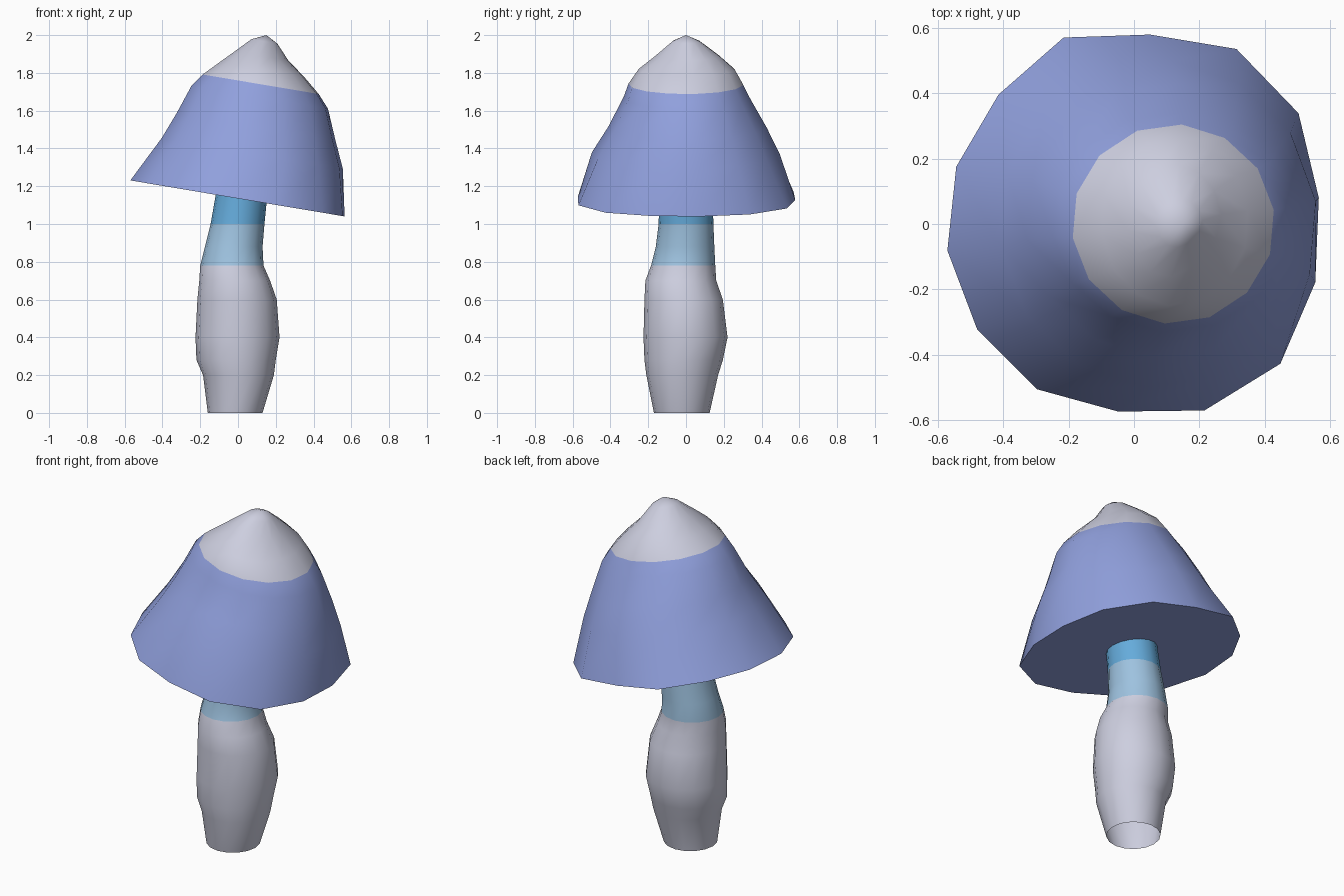
import bpy
import bmesh
import math

default_cube = bpy.data.objects.get("Cube")
if default_cube:
    bpy.data.objects.remove(default_cube, do_unlink=True)


def make_material(name, red, green, blue):
    material = bpy.data.materials.new(name)
    material.use_nodes = True
    colour = (red, green, blue, 1)
    material.diffuse_color = colour
    shader = next(n for n in material.node_tree.nodes if n.type == 'BSDF_PRINCIPLED')
    shader.inputs["Base Color"].default_value = colour
    return material


pale = make_material("pale grey", 0.61, 0.62, 0.74)
violet = make_material("violet blue", 0.28, 0.35, 0.72)
light_blue = make_material("light blue", 0.34, 0.54, 0.74)
bright_blue = make_material("bright blue", 0.13, 0.41, 0.71)


def add_ring(bm, section, sides, start, tilt=0, shape=None):
    """Elliptical ring from its height and its left, right, front and back extents."""
    height, left, right, front, back = section
    ring = []
    for i in range(sides):
        angle = start + math.tau * i / sides
        scale = shape(i, angle) if shape else 1
        x = (left + right) / 2 + (right - left) / 2 * scale * math.cos(angle)
        y = (front + back) / 2 + (back - front) / 2 * scale * math.sin(angle)
        ring.append(bm.verts.new((x, y, height - tilt * x)))
    return ring


def bridge(bm, lower, upper, material_index):
    count = len(lower)
    for i in range(count):
        j = (i + 1) % count
        face = bm.faces.new((lower[i], lower[j], upper[j], upper[i]))
        face.material_index = material_index


def finish(bm, name, materials):
    mesh = bpy.data.meshes.new(name)
    bm.to_mesh(mesh)
    bm.free()
    obj = bpy.data.objects.new(name, mesh)
    bpy.context.collection.objects.link(obj)
    for material in materials:
        mesh.materials.append(material)
    bpy.ops.object.select_all(action='DESELECT')
    bpy.context.view_layer.objects.active = obj
    obj.select_set(True)
    bpy.ops.object.shade_smooth_by_angle(angle=math.radians(50))
    return obj


# Stem: hollow, bulging tube leaning toward the model's left, with two blue bands
stem_sections = [
    (0, -.16, .13, -.17, .125),
    (.2, -.185, .19, -.21, .17),
    (.28, -.22, .2, -.22, .195),
    (.4, -.225, .22, -.225, .22),
    (.6, -.215, .205, -.22, .195),
    (.7, -.205, .17, -.215, .16),
    (.78, -.2, .135, -.185, .155),
    (.88, -.175, .13, -.16, .15),
    (1, -.145, .14, -.145, .145),
    (1.2, -.11, .16, -.14, .14),
]
bm = bmesh.new()
rings = [add_ring(bm, section, 16, 0) for section in stem_sections]
for section, lower, upper in zip(stem_sections, rings, rings[1:]):
    band = 0 if section[0] < .78 else 1 if section[0] < 1 else 2
    bridge(bm, lower, upper, band)
finish(bm, "stem", [pale, light_blue, bright_blue])

# Cap: tilted bell with a faceted rim, a pale crown and a flat underside
SIDES = 14
TILT = .168
START = math.radians(8)
CROWN_HEIGHT = 1.76
cap_sections = [
    (1.135, -.57, .57, -.575, .575),
    (1.385, -.41, .56, -.5, .5),
    (1.53, -.33, .52, -.41, .43),
    (1.69, -.25, .48, -.33, .34),
    (CROWN_HEIGHT, -.19, .43, -.305, .305),
    (1.84, -.1, .35, -.25, .26),
    (1.91, -.02, .27, -.17, .18),
    (1.99, .07, .21, -.075, .075),
]
rim_shape = [1, 1.06, 1.08, 1.01, 1.06, 1, 1, 1.01, 1.01, 1.02, 1, 1.06, 1.08, 1.02]


def rim_facets(index, angle):
    return rim_shape[index]


def crown_dent(index, angle):
    # shallow hollow on the front left of the crown
    return 1 - .18 * max(0, math.cos(angle + math.radians(50))) ** 4


bm = bmesh.new()
rings = []
for level, section in enumerate(cap_sections):
    shape = rim_facets if level == 0 else crown_dent if level >= 6 else None
    rings.append(add_ring(bm, section, SIDES, START, TILT, shape))
for section, lower, upper in zip(cap_sections, rings, rings[1:]):
    bridge(bm, lower, upper, int(section[0] >= CROWN_HEIGHT))

apex = bm.verts.new((.15, 0, 2))
for i in range(SIDES):
    tip = bm.faces.new((rings[-1][i], rings[-1][(i + 1) % SIDES], apex))
    tip.material_index = 1
bm.faces.new(rings[0][::-1])
finish(bm, "cap", [violet, pale])
